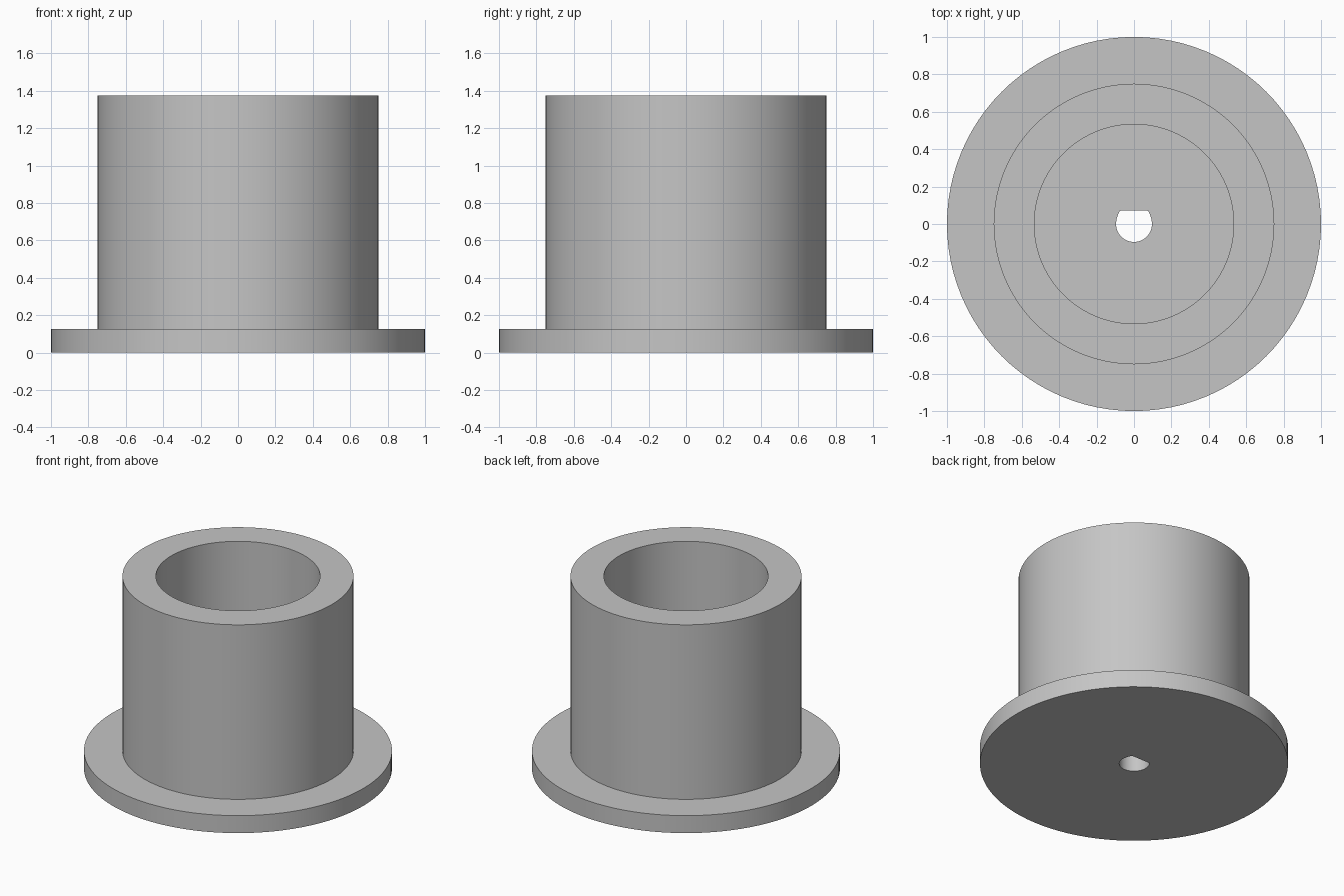
import bpy, bmesh, math

if "Cube" in bpy.data.objects:
    bpy.data.objects.remove(bpy.data.objects["Cube"])

N = 96
FLANGE_TOP, TOP = 0.125, 1.375

grey = bpy.data.materials.new("plain grey")
grey.diffuse_color = (0.56, 0.56, 0.56, 1)
grey.use_nodes = True
grey.node_tree.nodes["Principled BSDF"].inputs["Base Color"].default_value = grey.diffuse_color


def bore_radius(a):
    """D-shaped shaft hole: round below, flat on +y with slightly flared corners."""
    e = math.asin(max(-1, min(1, math.sin(a))))
    if e > math.radians(44):
        return 0.071 / math.sin(e)
    t = max(0, (math.degrees(e) - 8) / 36)
    return 0.096 + 0.008 * t * t


# Closed section from the hole's underside, around the outside, and back down the cup
section = [
    (bore_radius, 0), (1.0, 0), (1.0, FLANGE_TOP), (0.75, FLANGE_TOP),
    (0.75, TOP), (0.533, TOP), (0.533, FLANGE_TOP), (bore_radius, FLANGE_TOP),
]

bm = bmesh.new()
rings = []
for radius, z in section:
    ring = []
    for i in range(N):
        a = 2 * math.pi * i / N
        r = radius(a) if callable(radius) else radius
        ring.append(bm.verts.new((r * math.cos(a), r * math.sin(a), z)))
    rings.append(ring)

for k, lower in enumerate(rings):
    upper = rings[(k + 1) % len(rings)]
    for i in range(N):
        j = (i + 1) % N
        bm.faces.new((lower[i], lower[j], upper[j], upper[i]))
bmesh.ops.recalc_face_normals(bm, faces=bm.faces)

# Flanged hub with blind cup and shaft hole
mesh = bpy.data.meshes.new("flanged_hub")
bm.to_mesh(mesh)
bm.free()
mesh.materials.append(grey)
hub = bpy.data.objects.new("flanged_hub", mesh)
bpy.context.collection.objects.link(hub)
bpy.context.view_layer.objects.active = hub
hub.select_set(True)
bpy.ops.object.shade_smooth_by_angle(angle=math.radians(30))
